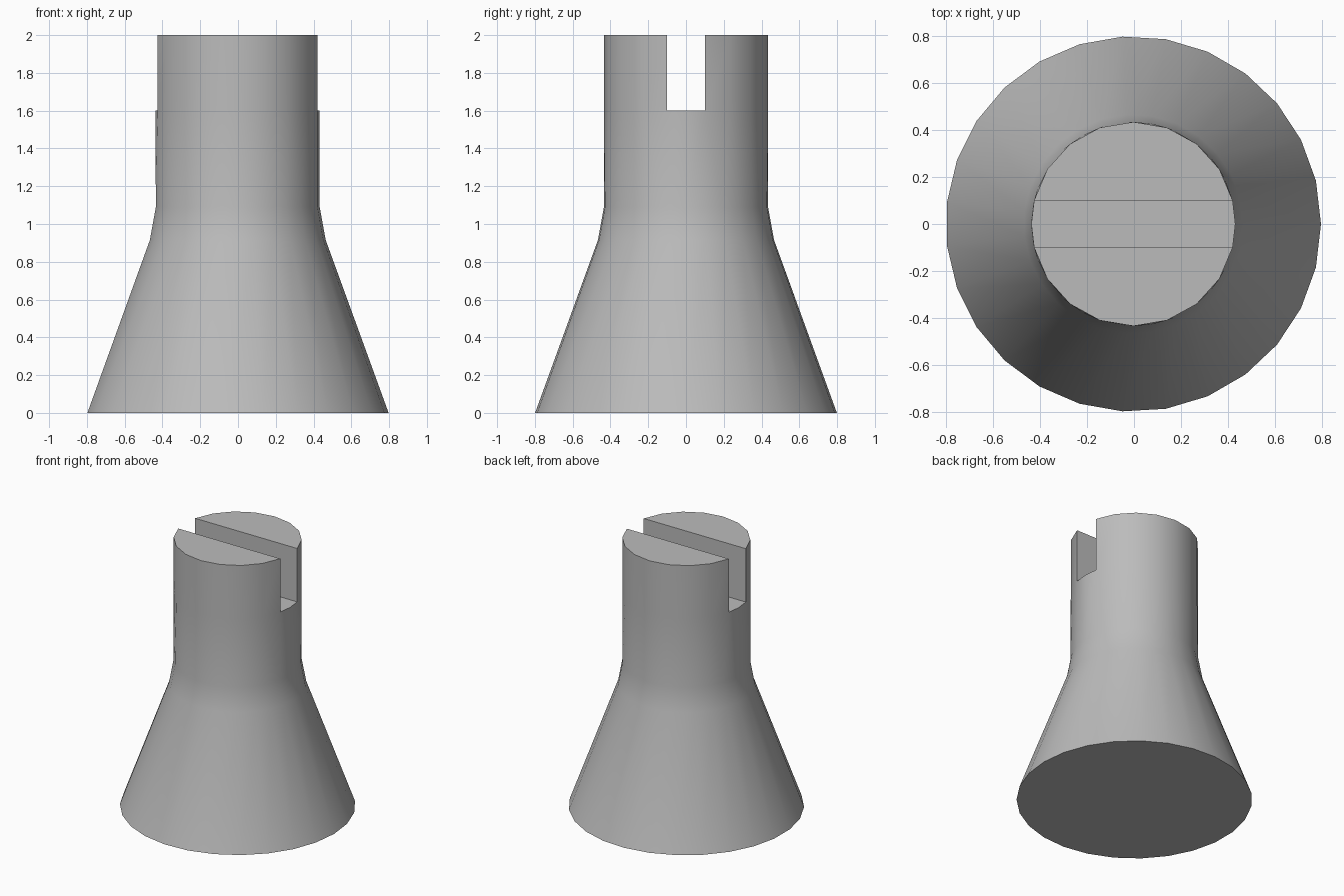
import bpy
import bmesh
from math import sin, cos, asin, pi, tau, radians

if "Cube" in bpy.data.objects:
    bpy.data.objects.remove(bpy.data.objects["Cube"], do_unlink=True)

BASE_R, FILLET_R, NECK_R = 0.8, 0.467, 0.435
FILLET_Z, NECK_Z, SLOT_Z, TOP_Z = 0.915, 1.09, 1.6, 2.0
SLOT_HALF = 0.1
SIDES = 27
X_SHIFT = -0.0027  # odd-sided base: centres its bounding box

# One plain grey
grey = bpy.data.materials.new("plain_grey")
grey.use_nodes = True
colour = (0.5, 0.5, 0.5, 1)
grey.diffuse_color = colour
grey.node_tree.nodes["Principled BSDF"].inputs["Base Color"].default_value = colour

bm = bmesh.new()


def ring(radius, z, angles):
    return [bm.verts.new((radius * cos(a) + X_SHIFT, radius * sin(a), z)) for a in angles]


def zip_rings(low, low_angles, high, high_angles):
    """Join two rings with different vertex counts, both starting at angle zero."""
    la, ha = list(low_angles) + [tau], list(high_angles) + [tau]
    i = j = 0
    while i < len(low) or j < len(high):
        a, b = low[i % len(low)], high[j % len(high)]
        if j == len(high) or (i < len(low) and la[i + 1] <= ha[j + 1]):
            i += 1
            bm.faces.new((a, low[i % len(low)], b))
        else:
            j += 1
            bm.faces.new((a, high[j % len(high)], b))


# Flared base and fillet
even = [tau * k / SIDES for k in range(SIDES)]
rings = [ring(r, z, even) for r, z in
         ((BASE_R, 0), (FILLET_R, FILLET_Z), (NECK_R, NECK_Z))]
bm.faces.new(rings[0][::-1])
for low, high in zip(rings, rings[1:]):
    for k in range(SIDES):
        n = (k + 1) % SIDES
        bm.faces.new((low[k], low[n], high[n], high[k]))

# Neck up to the slot floor, with corners where the slot meets the side
corner = asin(SLOT_HALF / NECK_R)
arc = [corner + (pi - 2 * corner) * k / 8 for k in range(9)]
slot_angles = [0] + arc + [pi] + [a + pi for a in arc]
floor = ring(NECK_R, SLOT_Z, slot_angles)
zip_rings(rings[-1], even, floor, slot_angles)
back, front = floor[1:10], floor[11:]
bm.faces.new((floor[0], back[0], back[-1], floor[10], front[0], front[-1]))

# Two prongs beside the slot
for foot, start in ((back, 0), (front, pi)):
    tip = ring(NECK_R, TOP_Z, [a + start for a in arc])
    for k in range(8):
        bm.faces.new((foot[k], foot[k + 1], tip[k + 1], tip[k]))
    bm.faces.new((foot[-1], foot[0], tip[0], tip[-1]))
    bm.faces.new(tip)

bmesh.ops.recalc_face_normals(bm, faces=bm.faces)
mesh = bpy.data.meshes.new("slotted_flared_post")
bm.to_mesh(mesh)
bm.free()
mesh.materials.append(grey)
post = bpy.data.objects.new("slotted_flared_post", mesh)
bpy.context.collection.objects.link(post)

bpy.ops.object.select_all(action="DESELECT")
post.select_set(True)
bpy.context.view_layer.objects.active = post
bpy.ops.object.shade_smooth_by_angle(angle=radians(30))
